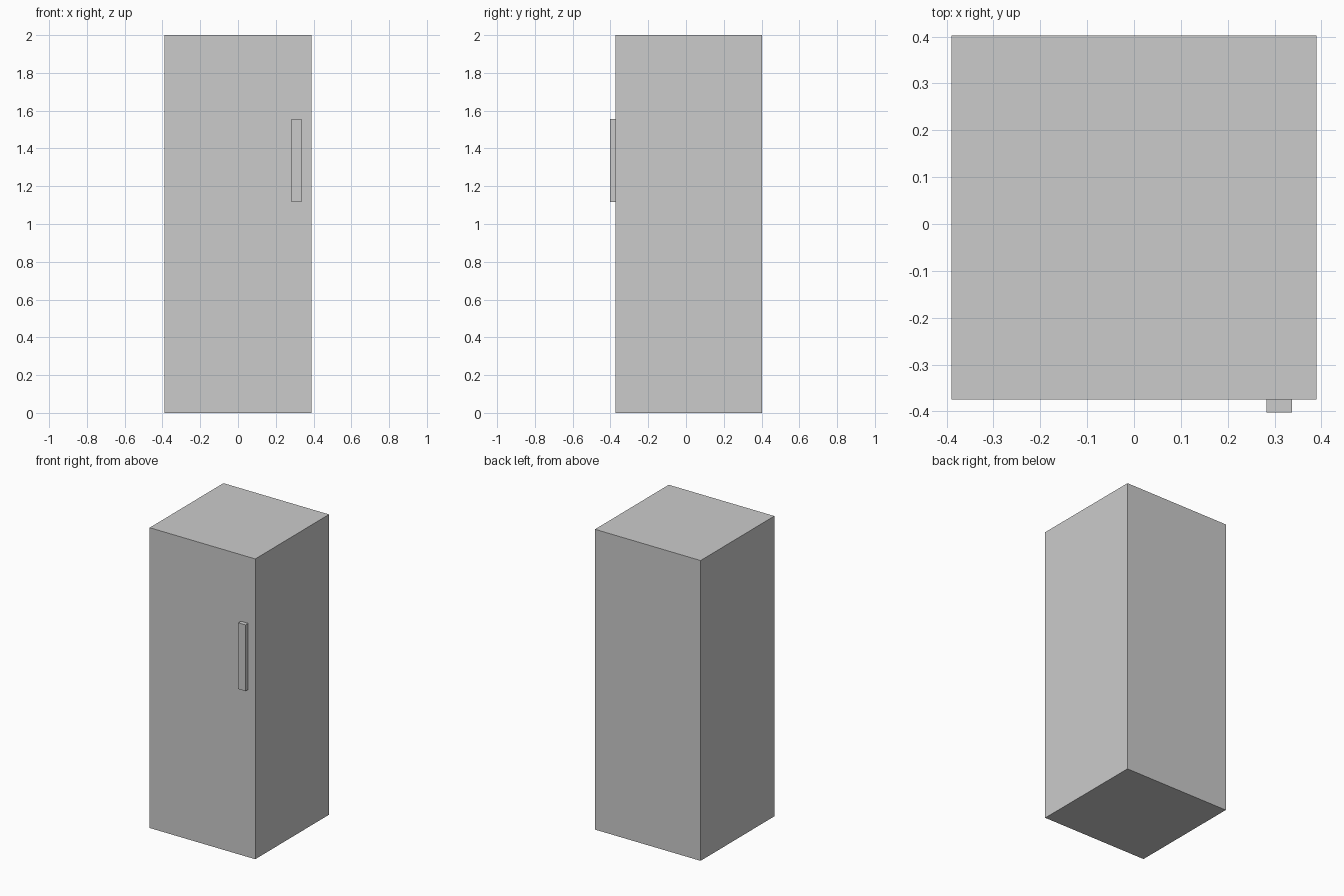
import bpy

if "Cube" in bpy.data.objects:
    bpy.data.objects.remove(bpy.data.objects["Cube"])


def box(name, x, y, z):
    """Add a box from (min, max) ranges on each axis."""
    centre = [(a + b) / 2 for a, b in (x, y, z)]
    bpy.ops.mesh.primitive_cube_add(size=1, location=centre)
    ob = bpy.context.object
    ob.name = name
    ob.scale = [b - a for a, b in (x, y, z)]
    bpy.ops.object.transform_apply(location=False, rotation=False, scale=True)
    return ob


FRONT = -0.374

# Tall cabinet body
box("cabinet_body", (-0.389, 0.389), (FRONT, 0.402), (0, 2))

# Flat vertical door handle on the front
box("door_handle", (0.283, 0.337), (-0.402, FRONT), (1.116, 1.557))
